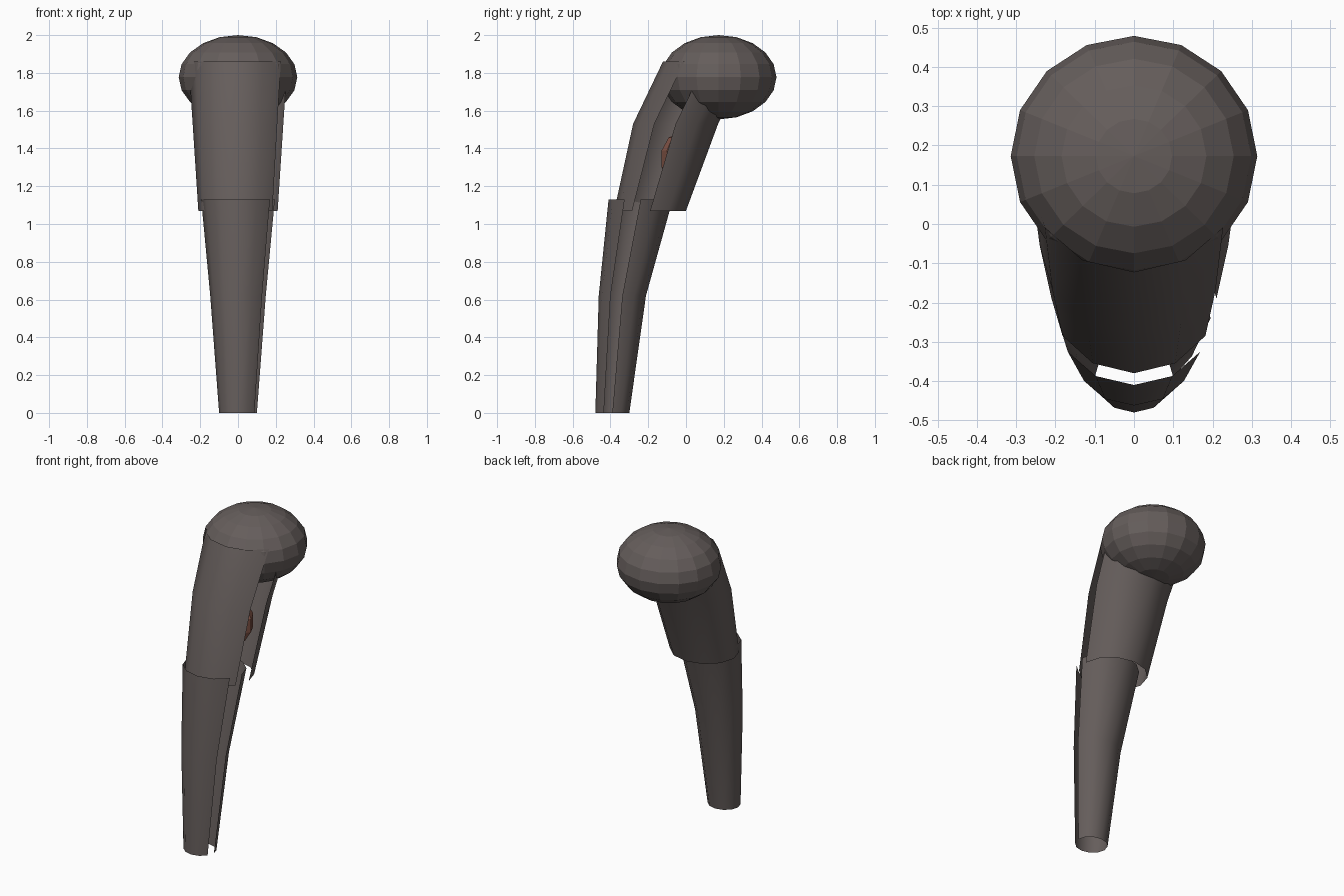
import bpy, bmesh
from math import sin, cos, pi

if "Cube" in bpy.data.objects:
    bpy.data.objects.remove(bpy.data.objects["Cube"])


def material(name, rgb):
    m = bpy.data.materials.new(name)
    m.diffuse_color = (*rgb, 1)
    m.use_nodes = True
    m.node_tree.nodes["Principled BSDF"].inputs["Base Color"].default_value = m.diffuse_color
    return m


DARK = material("dark_shell", (0.13, 0.11, 0.105))
CORAL = material("coral_core", (0.25, 0.10, 0.07))
SIDES = 12


def split_tube(name, rings):
    """Open 12-sided sleeve through (z, centre y, rx, ry) rings, with one
    column of faces left out on the right side as a slit."""
    bm = bmesh.new()
    loops = []
    for z, cy, rx, ry in rings:
        loops.append([bm.verts.new((rx * cos(2 * pi * i / SIDES),
                                    cy + ry * sin(2 * pi * i / SIDES), z))
                      for i in range(SIDES)])
    for a, b in zip(loops, loops[1:]):
        for i in range(SIDES - 1):
            f = bm.faces.new((a[i], a[i + 1], b[i + 1], b[i]))
            f.smooth = True
    me = bpy.data.meshes.new(name)
    bm.to_mesh(me)
    bm.free()
    ob = bpy.data.objects.new(name, me)
    bpy.context.collection.objects.link(ob)
    me.materials.append(DARK)
    return ob


def ball(name, centre, radii, segments, rings, mat):
    bpy.ops.mesh.primitive_uv_sphere_add(segments=segments, ring_count=rings,
                                         radius=1, location=centre)
    ob = bpy.context.object
    ob.name = name
    ob.scale = radii
    ob.data.materials.append(mat)
    return ob


# Lower sleeve, narrow at the foot and curving back as it rises
split_tube("lower_sleeve", [(0.0, -0.39, 0.10, 0.09),
                            (0.62, -0.337, 0.147, 0.125),
                            (1.13, -0.24, 0.195, 0.17)])

# Upper sleeve, leaning back into the ball
split_tube("upper_sleeve", [(1.07, -0.19, 0.21, 0.19),
                            (1.53, -0.055, 0.24, 0.225),
                            (1.86, 0.105, 0.262, 0.227)])

# Flattened faceted ball on top
ball("top_ball", (0, 0.173, 1.777), (0.314, 0.306, 0.223), 16, 10, DARK)

# Coral core seen through the slit
ball("inner_core", (0, -0.03, 1.345), (0.12, 0.105, 0.14), 8, 5, CORAL)
